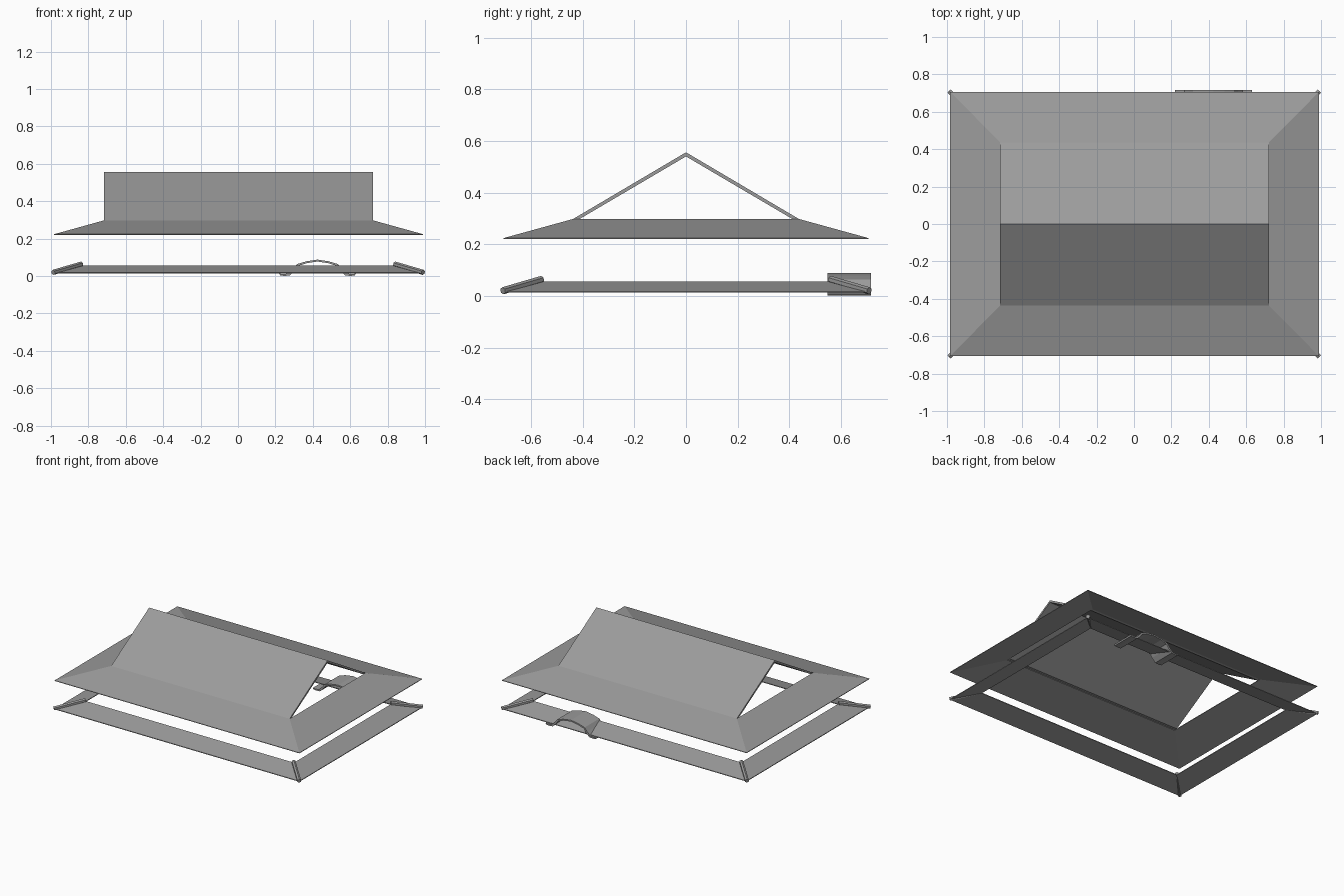
import bpy, bmesh
from mathutils import Vector

if "Cube" in bpy.data.objects:
    bpy.data.objects.remove(bpy.data.objects["Cube"])

# dark grey shared by every part
grey = bpy.data.materials.new("dark_grey")
grey.diffuse_color = (0.33, 0.33, 0.33, 1)
grey.use_nodes = True
grey.node_tree.nodes["Principled BSDF"].inputs["Base Color"].default_value = grey.diffuse_color


def make(name, verts, faces):
    me = bpy.data.meshes.new(name)
    me.from_pydata(verts, [], faces)
    bm = bmesh.new()
    bm.from_mesh(me)
    bmesh.ops.recalc_face_normals(bm, faces=bm.faces)
    bm.to_mesh(me)
    bm.free()
    me.materials.append(grey)
    ob = bpy.data.objects.new(name, me)
    bpy.context.collection.objects.link(ob)
    return ob


def skirt(name, outer, inner, z0, z1, t):
    """Sloped rectangular ring with thickness t; outer/inner are half sizes."""
    signs = [(-1, -1), (1, -1), (1, 1), (-1, 1)]
    rings = [(outer, z0 + t), (inner, z1), (inner, z1 - t), (outer, z0)]
    verts = [(sx * h[0], sy * h[1], z) for h, z in rings for sx, sy in signs]
    faces = []
    for r in range(4):
        for i in range(4):
            j, s = (i + 1) % 4, (r + 1) % 4
            faces.append((r * 4 + i, r * 4 + j, s * 4 + j, s * 4 + i))
    return make(name, verts, faces)


def band(name, top, bottom, axis, a, b):
    """Extrude a thin band (top and bottom outlines) along x or y."""
    n = len(top)
    m = 2 * n
    verts = [(d, p, z) if axis == 'x' else (p, d, z)
             for d in (a, b) for p, z in top + bottom]
    faces = []
    for i in range(n - 1):
        cap = (i, i + 1, n + i + 1, n + i)
        faces += [cap, tuple(k + m for k in cap)]
        faces += [(o + i, o + i + m, o + i + 1 + m, o + i + 1) for o in (0, n)]
    faces += [(e, n + e, n + e + m, e + m) for e in (0, n - 1)]
    return make(name, verts, faces)


# upper gable roof, open at both ends
band("gable_roof",
     [(-0.437, 0.298), (0, 0.556), (0.437, 0.298)],
     [(-0.415, 0.296), (0, 0.540), (0.415, 0.296)], 'x', -0.716, 0.722)

# upper flared skirt and lower eave ring
upper = skirt("upper_skirt", (0.986, 0.706), (0.719, 0.437), 0.220, 0.298, 0.004)
lower = skirt("lower_eave", (0.986, 0.706), (0.838, 0.557), 0.013, 0.056, 0.005)
upper.location.x = lower.location.x = 0.003

# hexagonal hip ridges on the four lower corners
for sx in (-1, 1):
    for sy in (-1, 1):
        a = Vector((sx * 0.989 + 0.001, sy * 0.709, 0.020))
        b = Vector((sx * 0.838 + 0.001, sy * 0.559, 0.064))
        d = b - a
        bpy.ops.mesh.primitive_cylinder_add(vertices=6, radius=0.014, depth=d.length,
                                            location=(a + b) / 2)
        ob = bpy.context.object
        ob.name = "corner_ridge"
        ob.rotation_euler = d.to_track_quat('Z', 'Y').to_euler()
        ob.data.materials.append(grey)

# curved arch gable over the back eave
half_top = [(0.205, 0.013), (0.180, 0.011), (0.155, 0.014), (0.130, 0.040),
            (0.110, 0.064), (0.060, 0.079)]
half_bot = [(0.200, 0.004), (0.180, 0.001), (0.148, 0.003), (0.120, 0.030),
            (0.102, 0.055), (0.057, 0.069)]
cx = 0.425


def mirrored(half, peak):
    return ([(cx - x, z) for x, z in half] + [(cx, peak)]
            + [(cx + x, z) for x, z in reversed(half)])


band("back_arch", mirrored(half_top, 0.088), mirrored(half_bot, 0.078), 'y', 0.547, 0.717)
